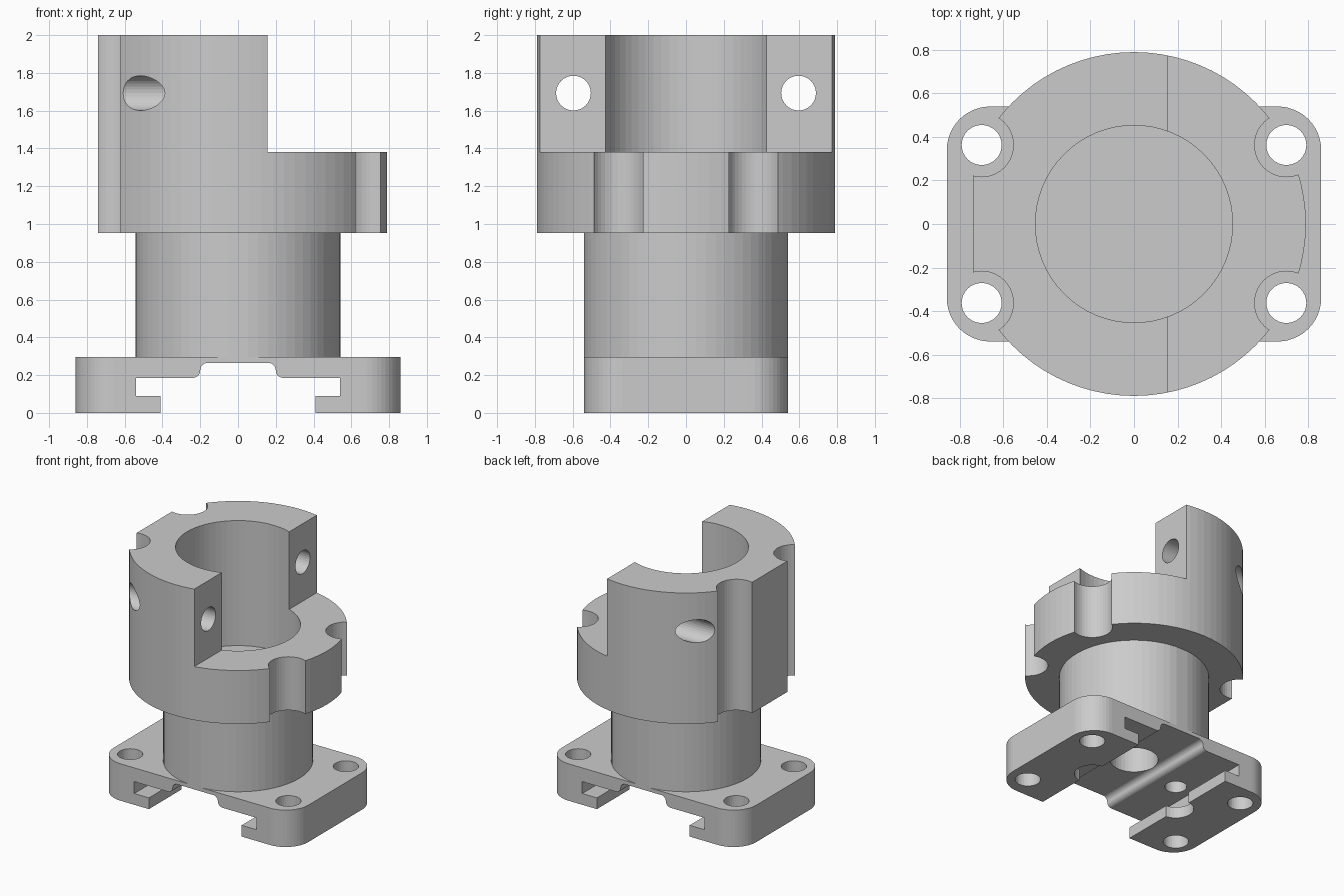
import bpy, bmesh
from math import sin, cos, pi

if "Cube" in bpy.data.objects:
    bpy.data.objects.remove(bpy.data.objects["Cube"])


def arc(cx, cy, r, a0, a1, n):
    return [(cx + r * cos(a0 + (a1 - a0) * i / n), cy + r * sin(a0 + (a1 - a0) * i / n))
            for i in range(n + 1)]


def circle(cx, cy, r, n=64):
    return arc(cx, cy, r, 0, 2 * pi, n)[:-1]


def prism(name, pts, lo, hi, axis='z'):
    """Extrude a closed 2D outline from lo to hi along an axis."""
    place = {'z': lambda p, t: (p[0], p[1], t),
             'y': lambda p, t: (p[0], t, p[1]),
             'x': lambda p, t: (t, p[0], p[1])}[axis]
    bm = bmesh.new()
    rings = [[bm.verts.new(place(p, t)) for p in pts] for t in (lo, hi)]
    bm.faces.new(rings[0])
    bm.faces.new(rings[1])
    n = len(pts)
    for i in range(n):
        j = (i + 1) % n
        bm.faces.new((rings[0][i], rings[0][j], rings[1][j], rings[1][i]))
    bmesh.ops.recalc_face_normals(bm, faces=bm.faces)
    mesh = bpy.data.meshes.new(name)
    bm.to_mesh(mesh)
    bm.free()
    ob = bpy.data.objects.new(name, mesh)
    bpy.context.collection.objects.link(ob)
    return ob


def rect(x0, y0, x1, y1):
    return [(x0, y0), (x1, y0), (x1, y1), (x0, y1)]


def combine(target, other, op):
    mod = target.modifiers.new(op, 'BOOLEAN')
    mod.operation = op
    mod.solver = 'EXACT'
    mod.object = other
    other.hide_render = True
    bpy.context.view_layer.objects.active = target
    bpy.ops.object.modifier_apply(modifier=mod.name)
    bpy.data.objects.remove(other, do_unlink=True)


CORNERS = [(sx * 0.70, sy * 0.363) for sx in (-1, 1) for sy in (-1, 1)]

# Base plate with rounded corners
outline = []
for k, (sx, sy) in enumerate([(1, 1), (-1, 1), (-1, -1), (1, -1)]):
    outline += arc(sx * 0.66, sy * 0.34, 0.20, k * pi / 2, (k + 1) * pi / 2, 12)
body = prism('clamp_holder', outline, 0, 0.295)

# T-slot running front to back, with a rounded raised channel
half = [(0.41, -0.1), (0.41, 0.09), (0.54, 0.09), (0.54, 0.185)]
half += arc(0.24, 0.225, 0.04, -pi / 2, -pi, 6)
half += arc(0.16, 0.225, 0.04, 0, pi / 2, 6)[1:]
slot = half + [(-x, z) for x, z in reversed(half)]

# Post, trimmed flush with the front and back of the base
post = prism('post', [(x, max(-0.54, min(0.54, y))) for x, y in circle(0, 0, 0.543)],
             0.28, 0.97)
combine(body, post, 'UNION')

# Collar
combine(body, prism('collar', circle(0, 0, 0.79, 80), 0.953, 2.0), 'UNION')

# Slot, bore, half-open top and flat left side
combine(body, prism('slot_cut', slot, -1, 1, 'y'), 'DIFFERENCE')
combine(body, prism('bore_cut', circle(0, 0, 0.453), 1.0, 2.2), 'DIFFERENCE')
combine(body, prism('front_cut', rect(0.155, -1, 1, 1), 1.38, 2.2), 'DIFFERENCE')
combine(body, prism('flat_cut', rect(-1, -1, -0.74, 1), 0.8, 2.2), 'DIFFERENCE')

# Corner screw holes and the scallops above them
for x, y in CORNERS:
    combine(body, prism('screw_cut', circle(x, y, 0.092, 32), -0.1, 0.5), 'DIFFERENCE')
    combine(body, prism('scallop_cut', circle(x, y, 0.146, 40), 0.8, 2.2), 'DIFFERENCE')

# Clamp screw holes through both arms
for s in (-1, 1):
    combine(body, prism('clamp_cut', circle(s * 0.596, 1.693, 0.092, 32), -1, 1, 'x'),
            'DIFFERENCE')

# Underside: centre hole, side holes and access notches in the lips
combine(body, prism('centre_cut', circle(0, 0, 0.175, 40), 0.1, 0.6), 'DIFFERENCE')
for s in (-1, 1):
    combine(body, prism('side_cut', circle(s * 0.395, 0, 0.08, 32), 0.12, 0.6), 'DIFFERENCE')
    combine(body, prism('notch_cut', circle(s * 0.395, 0, 0.13, 32), -0.1, 0.14), 'DIFFERENCE')
